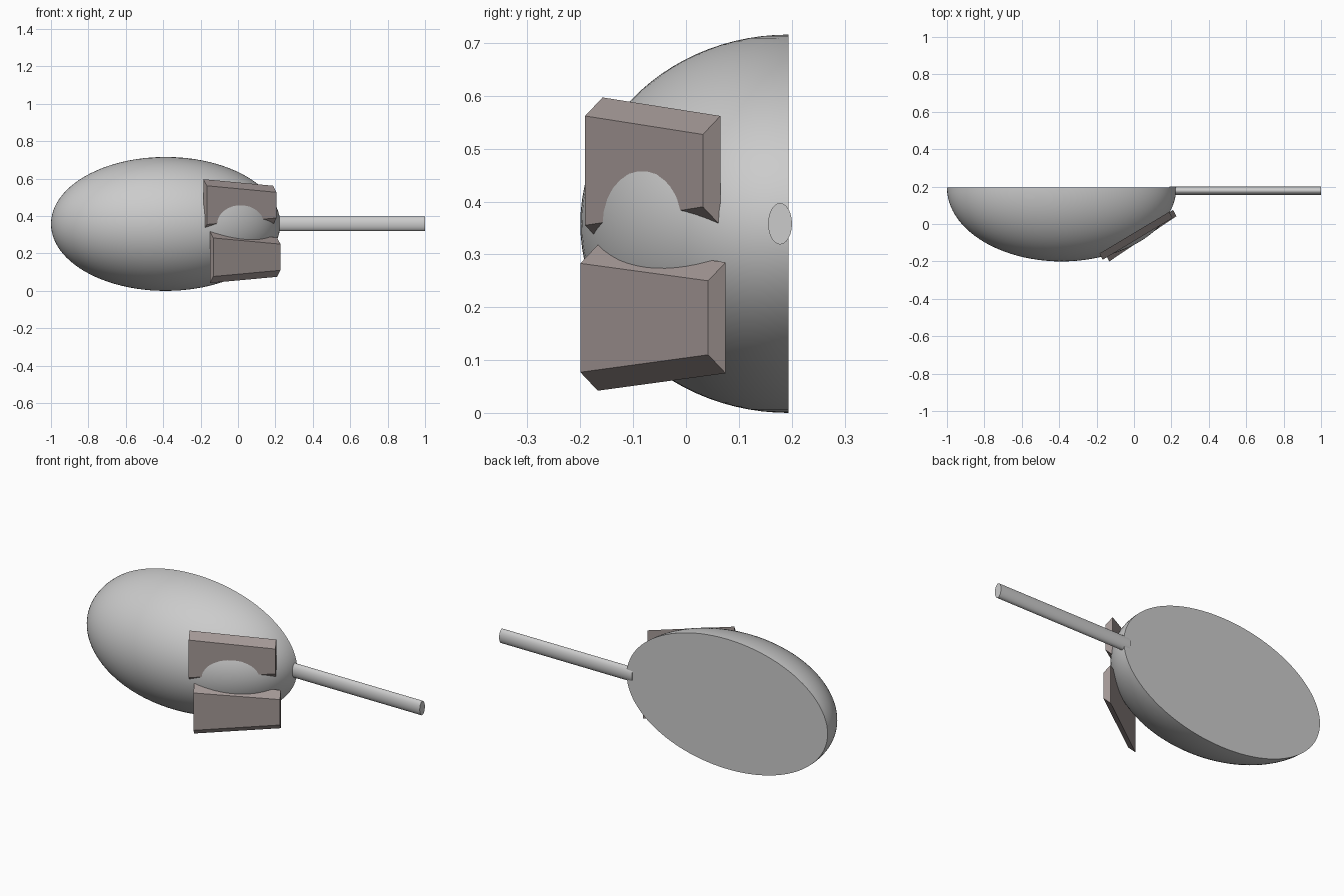
import bpy, bmesh, math
from mathutils import Matrix, Vector

cube = bpy.data.objects.get("Cube")
if cube:
    bpy.data.objects.remove(cube, do_unlink=True)


def material(name, rgb):
    m = bpy.data.materials.new(name)
    m.use_nodes = True
    m.diffuse_color = (*rgb, 1)
    m.node_tree.nodes["Principled BSDF"].inputs["Base Color"].default_value = (*rgb, 1)
    return m


grey = material("light grey", (0.6, 0.6, 0.6))
brown = material("brownish grey", (0.37, 0.315, 0.305))


def finish(bm, name, mat, smooth=False):
    bmesh.ops.recalc_face_normals(bm, faces=bm.faces)
    mesh = bpy.data.meshes.new(name)
    bm.to_mesh(mesh)
    bm.free()
    mesh.materials.append(mat)
    obj = bpy.data.objects.new(name, mesh)
    bpy.context.collection.objects.link(obj)
    if smooth:
        bpy.ops.object.select_all(action="DESELECT")
        obj.select_set(True)
        bpy.context.view_layer.objects.active = obj
        bpy.ops.object.shade_smooth_by_angle(angle=math.radians(35))
    return obj


# Body: half an ellipsoid with a flat, closed back
bm = bmesh.new()
bmesh.ops.create_uvsphere(bm, u_segments=96, v_segments=48, radius=1)
cut = bmesh.ops.bisect_plane(bm, geom=bm.verts[:] + bm.edges[:] + bm.faces[:], dist=1e-4,
                             plane_co=(0, 0, 0), plane_no=(0, 1, 0), clear_outer=True)
rim = [e for e in bm.edges if e.is_boundary]
bmesh.ops.contextual_create(bm, geom=rim)
bmesh.ops.transform(bm, verts=bm.verts, matrix=Matrix.Translation((-0.387, 0.194, 0.358))
                    @ Matrix.Diagonal((0.613, 0.394, 0.358, 1)))
finish(bm, "body", grey, True)

# Handle: long oval rod
bm = bmesh.new()
bmesh.ops.create_cone(bm, cap_ends=True, segments=48, radius1=1, radius2=1, depth=1)
bmesh.ops.transform(bm, verts=bm.verts, matrix=Matrix.Translation((0.595, 0.178, 0.358))
                    @ Matrix.Diagonal((0.81, 0.0225, 0.039, 1))
                    @ Matrix.Rotation(math.pi / 2, 4, "Y"))
finish(bm, "handle", grey, True)


# Side plates: tapered slabs whose rear face is taller than the front face
def plate(name, left, right, z, half_left, half_right):
    back = Vector((-0.018, 0.033))
    flare = 0.035
    bm = bmesh.new()
    rings = []
    for shift, grow in ((Vector((0, 0)), 0), (back, flare)):
        a, b = Vector(left) + shift, Vector(right) + shift
        hl, hr = half_left + grow, half_right + grow
        rings.append([bm.verts.new((p.x, p.y, z + h))
                      for p, h in ((a, -hl), (b, -hr), (b, hr), (a, hl))])
    front, rear = rings
    bm.faces.new(front)
    bm.faces.new(rear[::-1])
    for i in range(4):
        j = (i + 1) % 4
        bm.faces.new((front[j], front[i], rear[i], rear[j]))
    finish(bm, name, brown)


plate("upper_plate", (-0.167, -0.191), (0.206, 0.032), 0.4585, 0.1035, 0.0685)
plate("lower_plate", (-0.132, -0.2), (0.227, 0.042), 0.18, 0.103, 0.07)
